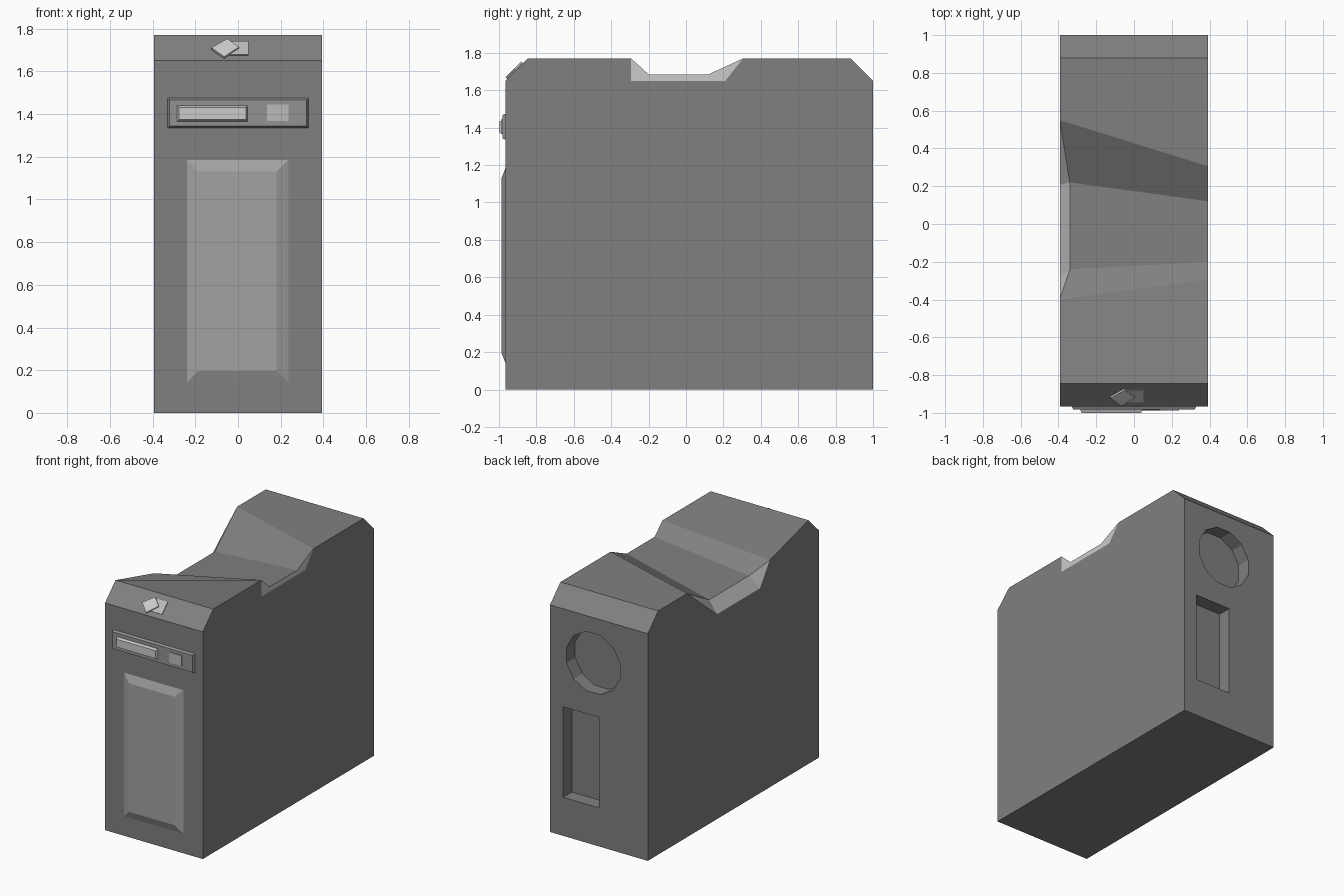
import bpy, bmesh, math
from mathutils import Matrix

if "Cube" in bpy.data.objects:
    bpy.data.objects.remove(bpy.data.objects["Cube"])

W = 0.393  # half width of the case


def grey(name, value):
    mat = bpy.data.materials.new(name)
    mat.diffuse_color = (value, value, value, 1)
    mat.use_nodes = True
    mat.node_tree.nodes["Principled BSDF"].inputs["Base Color"].default_value = mat.diffuse_color
    return mat


dark = grey("dark_grey", .216)
bay_grey = grey("bay_grey", .29)
mid = grey("mid_grey", .36)
button_grey = grey("button_grey", .5)
light = grey("light_grey", .58)
pale = grey("pale_grey", .8)


def make_object(name, bm, *mats):
    bmesh.ops.recalc_face_normals(bm, faces=bm.faces[:])
    mesh = bpy.data.meshes.new(name)
    bm.to_mesh(mesh)
    bm.free()
    for m in mats:
        mesh.materials.append(m)
    obj = bpy.data.objects.new(name, mesh)
    bpy.context.collection.objects.link(obj)
    return obj


def raised_plate(name, x0, x1, z0, z1, y_back, y_front, inset, mat):
    """Front plate whose rim slopes in by the inset."""
    bm = bmesh.new()
    rings = []
    for y, i in ((y_back, 0), (y_front, inset)):
        rings.append([bm.verts.new(p) for p in (
            (x0 + i, y, z0 + i), (x1 - i, y, z0 + i),
            (x1 - i, y, z1 - i), (x0 + i, y, z1 - i))])
    back, front = rings
    bm.faces.new(back)
    bm.faces.new(front)
    for k in range(4):
        n = (k + 1) % 4
        bm.faces.new((back[k], back[n], front[n], front[k]))
    return make_object(name, bm, mat)


def cut(target, cutter):
    mod = target.modifiers.new(cutter.name, 'BOOLEAN')
    mod.operation = 'DIFFERENCE'
    mod.solver = 'EXACT'
    mod.object = cutter
    cutter.hide_render = True
    cutter.display_type = 'WIRE'


# Case: left and right profiles joined, with a skewed handle dip on top
front = [(-.965, 0), (-.965, 1.65), (-.845, 1.77)]
rear = [(.88, 1.77), (1, 1.65), (1, 0)]
left_dip = [(-.40, 1.65), (-.24, 1.585), (.22, 1.585), (.55, 1.77)]
right_dip = [(-.293, 1.77), (-.20, 1.685), (.12, 1.685), (.305, 1.77)]
bm = bmesh.new()
L = [bm.verts.new((-.34 if i in (4, 5) else -W, y, z))
     for i, (y, z) in enumerate(front + left_dip + rear)]
R = [bm.verts.new((W, y, z)) for y, z in front + right_dip + rear]
low_l = [bm.verts.new((-W, y, 1.488)) for y in (-.287, .207)]
low_r = [bm.verts.new((W, y, 1.65)) for y in (-.293, .21)]
for i in range(10):
    n = (i + 1) % 10
    bm.faces.new((L[i], L[n], R[n], R[i]))
bm.faces.new(L[:4] + low_l + L[6:])
bm.faces.new(R[:4] + low_r + R[6:])
# Lighter lips on both sides of the dip, sloping outward on the left
for V, low in ((L, low_l), (R, low_r)):
    for loop in ((V[3], V[4], low[0]), (V[4], V[5], low[1], low[0]),
                 (V[5], V[6], low[1])):
        bm.faces.new(loop).material_index = 1
case = make_object("case", bm, dark, light)

# Back recesses: twelve-sided fan opening and socket opening
bm = bmesh.new()
bmesh.ops.create_cone(
    bm, cap_ends=True, segments=12, radius1=.222, radius2=.222, depth=.2,
    matrix=Matrix.Translation((.046, 1, 1.32))
    @ Matrix.Rotation(math.radians(90), 4, 'X')
    @ Matrix.Rotation(math.radians(15), 4, 'Z'))
cut(case, make_object("fan_opening_cutter", bm, dark))
cut(case, raised_plate("socket_opening_cutter", 0, .287, .28, .937, 1.1, .9, 0, dark))

# Front panel, drive bay, drive slot and eject button
raised_plate("front_panel", -.24, .236, .142, 1.185, -.965, -.987, .055, mid)
raised_plate("drive_bay", -.33, .33, 1.335, 1.475, -.965, -.982, .008, bay_grey)
raised_plate("drive_slot", -.285, .045, 1.366, 1.44, -.982, -1.0, .008, pale)
raised_plate("eject_button", .137, .237, 1.368, 1.444, -.97, -.988, 0, button_grey)


# Power switch: flat plate and diamond knob lying on the front chamfer
def chamfer_tile(name, x, z, outline, thickness, mat):
    bm = bmesh.new()
    face = bm.faces.new([bm.verts.new((u, v, -.005)) for u, v in outline])
    ext = bmesh.ops.extrude_face_region(bm, geom=[face])
    for e in ext["geom"]:
        if isinstance(e, bmesh.types.BMVert):
            e.co.z = thickness
    obj = make_object(name, bm, mat)
    obj.location = (x, z - 2.615, z)
    obj.rotation_euler.x = math.radians(45)
    return obj


chamfer_tile("switch_plate", .005, 1.707,
             [(-.045, -.046), (.045, -.046), (.045, .046), (-.045, .046)],
             .005, button_grey)
chamfer_tile("switch_knob", -.06, 1.702,
             [(-.065, 0), (-.005, -.06), (.065, .005), (.01, .06)], .013, pale)
